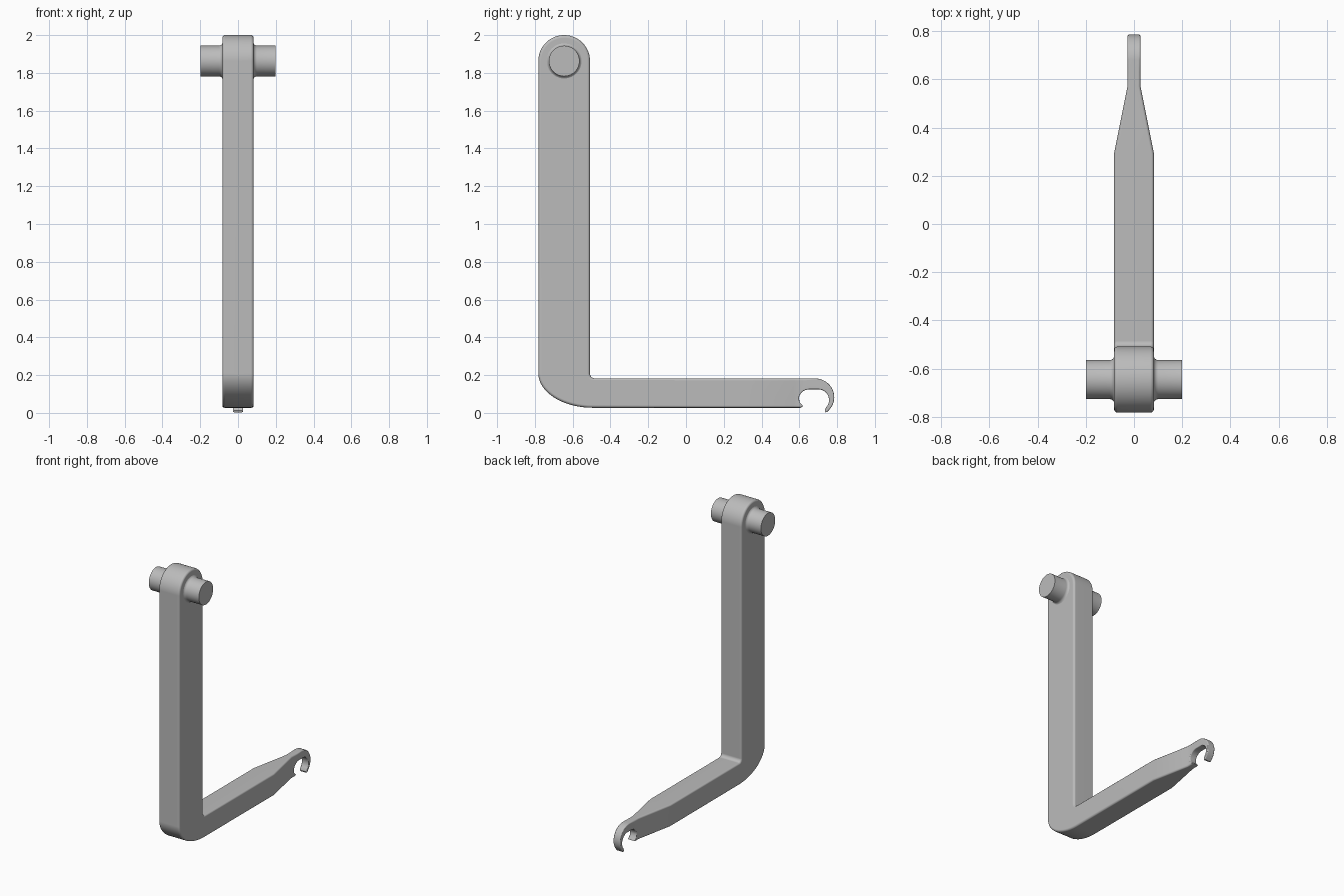
import bpy, bmesh, math
from mathutils import Vector

if "Cube" in bpy.data.objects:
    bpy.data.objects.remove(bpy.data.objects["Cube"], do_unlink=True)

grey = bpy.data.materials.new("plain grey")
grey.use_nodes = True
GREY = (0.5, 0.5, 0.5, 1)
grey.diffuse_color = GREY
grey.node_tree.nodes["Principled BSDF"].inputs["Base Color"].default_value = GREY

HALF, TIP_HALF = 0.083, 0.027        # half thickness of bar and hook
TAPER_START, TAPER_END = 0.29, 0.57  # where the bar narrows
BOSS_Y, BOSS_Z = -0.645, 1.863


def arc(cy, cz, ry, rz, start, end, steps):
    """Points of an elliptic arc in the YZ plane, angles in degrees."""
    angles = [math.radians(start + (end - start) * i / steps) for i in range(steps + 1)]
    return [(cy + ry * math.cos(a), cz + rz * math.sin(a)) for a in angles]


def make_object(name, bm):
    mesh = bpy.data.meshes.new(name)
    bmesh.ops.recalc_face_normals(bm, faces=bm.faces)
    bm.to_mesh(mesh)
    bm.free()
    mesh.materials.append(grey)
    obj = bpy.data.objects.new(name, mesh)
    bpy.context.collection.objects.link(obj)
    bpy.ops.object.select_all(action='DESELECT')
    obj.select_set(True)
    bpy.context.view_layer.objects.active = obj
    return obj


# Outline of the bent lever, from the rounded top round to the hook and back
outline = arc(BOSS_Y, BOSS_Z, 0.137, 0.137, 0, 180, 28)
outline += arc(-0.492, 0.21, 0.29, 0.183, 180, 270, 16)
outline += [(0.607, 0.027), (0.618, 0.033), (0.616, 0.042), (0.602, 0.056)]
outline += arc(0.655, 0.075, 0.057, 0.05, 180, 90, 8)
outline += arc(0.70, 0.068, 0.057, 0.057, 90, -45, 12)
outline += [(0.735, 0.012), (0.739, 0.003), (0.747, 0.004)]
outline += arc(0.68, 0.083, 0.105, 0.1, -42, 90, 16)
outline += [(0.63, 0.183)]
outline += arc(-0.484, 0.207, 0.024, 0.024, 270, 180, 5)

# Lever: extrude the outline, cut it at the taper lines, then narrow it
bm = bmesh.new()
face = bm.faces.new([bm.verts.new((-HALF, y, z)) for y, z in outline])
side = bmesh.ops.extrude_face_region(bm, geom=[face])
for v in side["geom"]:
    if isinstance(v, bmesh.types.BMVert):
        v.co.x = HALF
for y in (TAPER_START, TAPER_END):
    bmesh.ops.bisect_plane(bm, geom=bm.verts[:] + bm.edges[:] + bm.faces[:],
                           plane_co=(0, y, 0), plane_no=(0, 1, 0))
bm.normal_update()
weight = bm.edges.layers.float.new("bevel_weight_edge")
for e in bm.edges:
    flat = [abs(f.normal.x) > 0.9 for f in e.link_faces]
    if any(flat) and not all(flat):
        in_hook = all(v.co.y > TAPER_END - 0.001 for v in e.verts)
        e[weight] = 0.4 if in_hook else 1
for v in bm.verts:
    t = min(max((v.co.y - TAPER_START) / (TAPER_END - TAPER_START), 0), 1)
    v.co.x = math.copysign(HALF + (TIP_HALF - HALF) * t, v.co.x)
lever = make_object("bent_lever", bm)
bevel = lever.modifiers.new("rounded edges", 'BEVEL')
bevel.limit_method = 'WEIGHT'
bevel.width = 0.015
bevel.segments = 3
bevel.use_clamp_overlap = False
bpy.ops.object.modifier_apply(modifier=bevel.name)
bpy.ops.object.shade_smooth_by_angle(angle=math.radians(35))
lever.modifiers.new("flat sides", 'WEIGHTED_NORMAL').keep_sharp = True

# Pins: turned about x, with a flared fillet where they meet the lever
PIN_R, FILLET, PIN_END = 0.081, 0.02, 0.198
for name, sign in (("left_pin", 1), ("right_pin", -1)):
    flare = []
    for i in range(6):
        a = math.radians(90 * i / 5)
        flare.append((HALF - 0.002 + FILLET * (1 - math.cos(a)),
                      PIN_R + FILLET * (1 - math.sin(a))))
    profile = [(0.06, 0), (0.06, PIN_R + FILLET)] + flare + [(PIN_END, PIN_R), (PIN_END, 0)]
    bm = bmesh.new()
    verts = [bm.verts.new((sign * x, BOSS_Y, BOSS_Z + r)) for x, r in profile]
    edges = [bm.edges.new(pair) for pair in zip(verts, verts[1:])]
    bmesh.ops.spin(bm, geom=verts + edges, cent=(0, BOSS_Y, BOSS_Z), axis=Vector((1, 0, 0)),
                   angle=math.tau, steps=40)
    bmesh.ops.remove_doubles(bm, verts=bm.verts, dist=0.0005)
    make_object(name, bm)
    bpy.ops.object.shade_smooth_by_angle(angle=math.radians(35))
